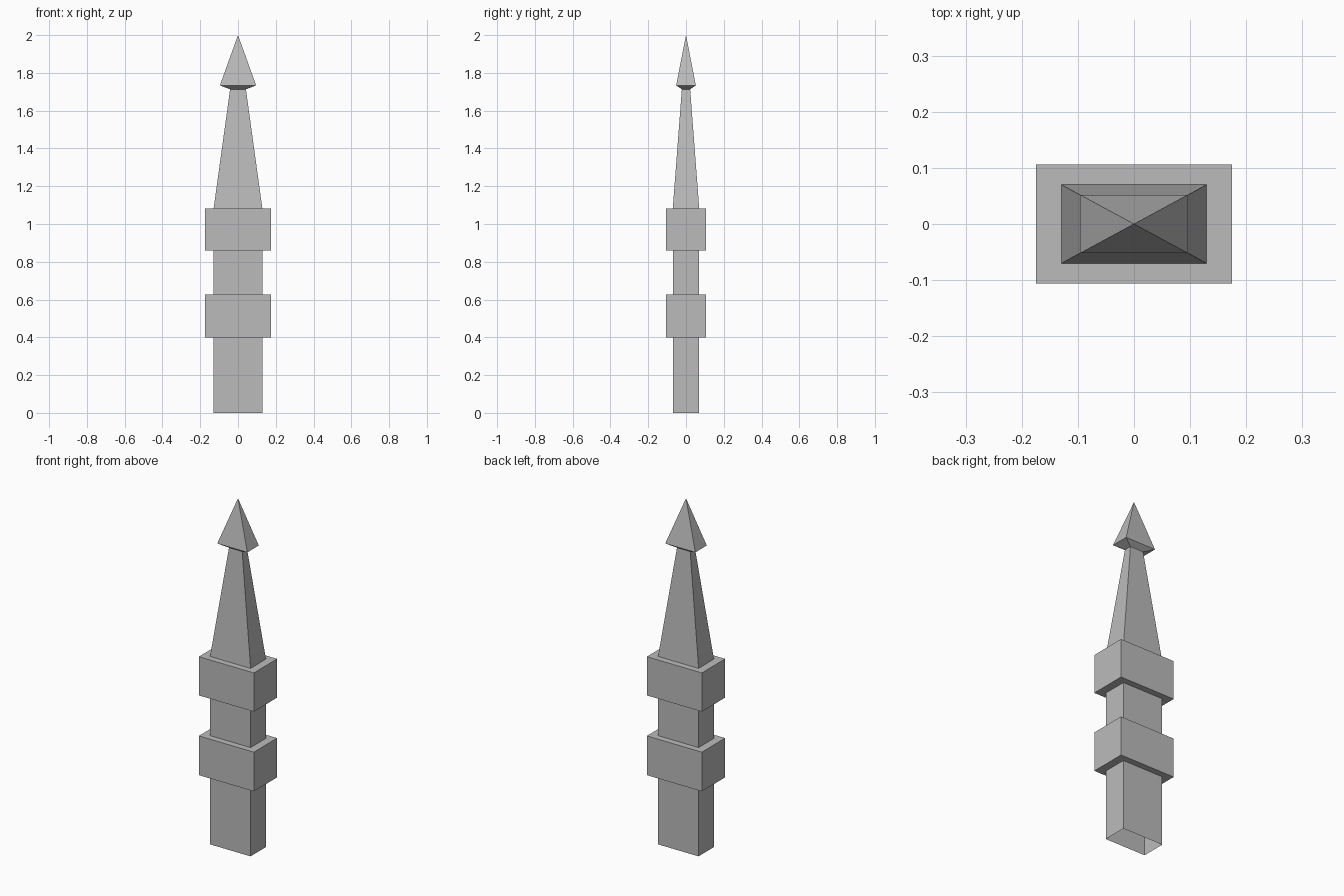
import bpy
import bmesh

if "Cube" in bpy.data.objects:
    bpy.data.objects.remove(bpy.data.objects["Cube"], do_unlink=True)

GREY = (0.5, 0.5, 0.5, 1.0)
stone = bpy.data.materials.new("grey_stone")
stone.use_nodes = True
stone.diffuse_color = GREY
stone.node_tree.nodes["Principled BSDF"].inputs["Base Color"].default_value = GREY

# Half width and half depth of each cross-section
SHAFT = (0.129, 0.07)
COLLAR = (0.175, 0.106)
NECK = (0.042, 0.022)
HEAD = (0.096, 0.052)
CORNERS = ((-1, -1), (1, -1), (1, 1), (-1, 1))


def loft(name, sections, apex=None):
    """Join rectangular sections (size, height) with flat walls, open at the ends."""
    bm = bmesh.new()
    rings = [[bm.verts.new((sx * size[0], sy * size[1], z)) for sx, sy in CORNERS]
             for size, z in sections]
    for low, high in zip(rings, rings[1:]):
        for i in range(4):
            j = (i + 1) % 4
            bm.faces.new((low[i], low[j], high[j], high[i]))
    if apex is not None:
        tip = bm.verts.new((0, 0, apex))
        for i in range(4):
            bm.faces.new((rings[-1][i], rings[-1][(i + 1) % 4], tip))
    mesh = bpy.data.meshes.new(name)
    bm.to_mesh(mesh)
    bm.free()
    mesh.materials.append(stone)
    bpy.context.collection.objects.link(bpy.data.objects.new(name, mesh))


def collar(name, bottom, top):
    """A wider band with flat ledges running in to the shaft."""
    loft(name, [(SHAFT, bottom), (COLLAR, bottom), (COLLAR, top), (SHAFT, top)])


# Hollow post with two bands
loft("lower_shaft", [(SHAFT, 0), (SHAFT, 0.4)])
collar("lower_collar", 0.4, 0.626)
loft("middle_shaft", [(SHAFT, 0.626), (SHAFT, 0.859)])
collar("upper_collar", 0.859, 1.082)

# Tapered spire and pointed head
loft("spire", [(SHAFT, 1.082), (NECK, 1.713)])
loft("spear_head", [(NECK, 1.713), (HEAD, 1.734)], apex=2.0)
